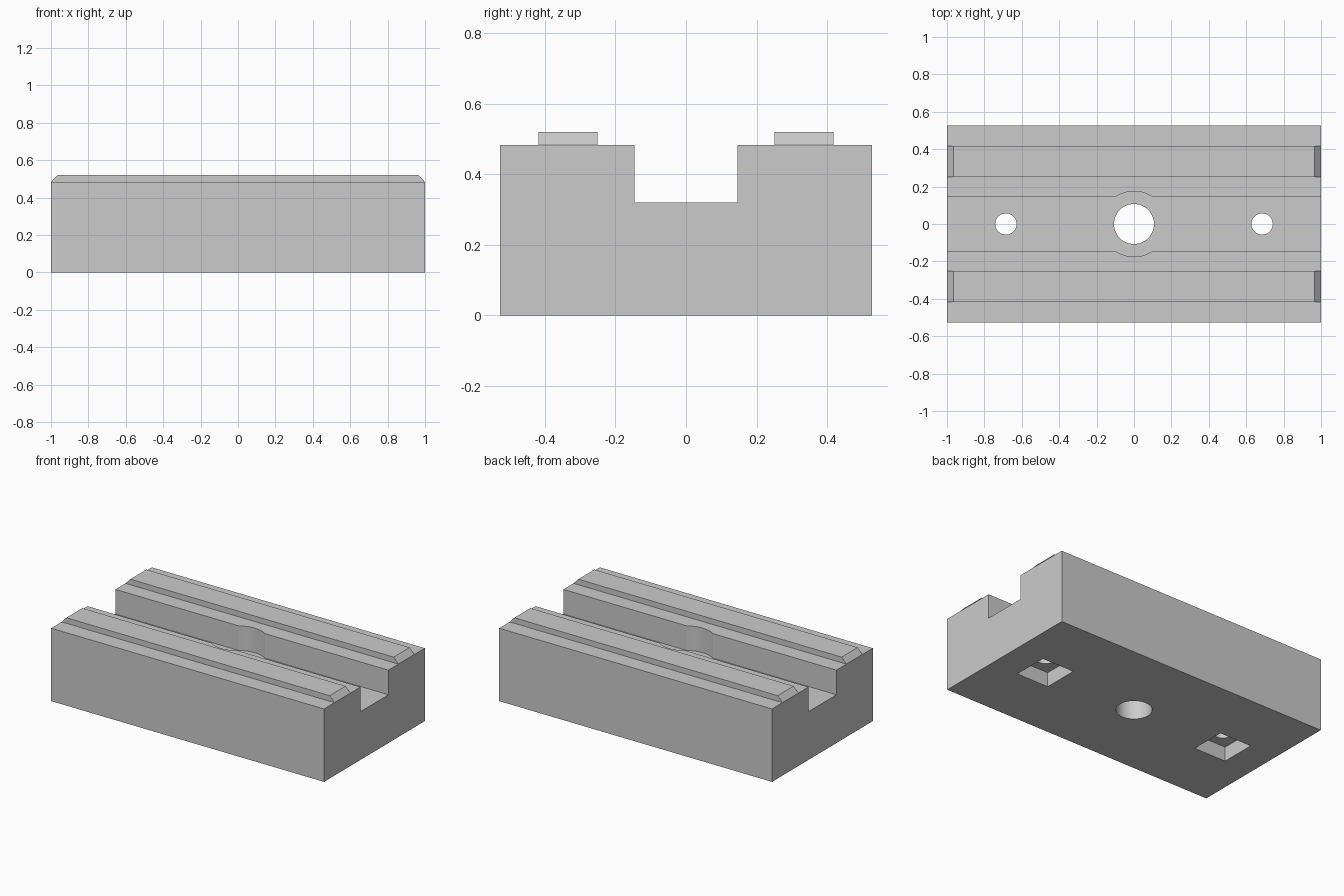
import bpy
import bmesh
import math
from mathutils import Matrix

cube = bpy.data.objects.get("Cube")
if cube:
    bpy.data.objects.remove(cube, do_unlink=True)

HALF_LENGTH = 1.0
HALF_WIDTH = 0.527
BODY_TOP = 0.483
RAIL_TOP = 0.52
SLOT_HALF = 0.146
SLOT_FLOOR = 0.32
HOLE_X = 0.685

# One plain grey for every part
grey = bpy.data.materials.new("plain grey")
grey.use_nodes = True
grey.diffuse_color = (0.6, 0.6, 0.6, 1)
grey.node_tree.nodes["Principled BSDF"].inputs["Base Color"].default_value = (0.6, 0.6, 0.6, 1)


def add_object(name, bm):
    bmesh.ops.recalc_face_normals(bm, faces=bm.faces)
    mesh = bpy.data.meshes.new(name)
    bm.to_mesh(mesh)
    bm.free()
    mesh.materials.append(grey)
    obj = bpy.data.objects.new(name, mesh)
    bpy.context.collection.objects.link(obj)
    return obj


def extrude(name, points, offset):
    """Fill a closed outline and extrude it along the offset."""
    bm = bmesh.new()
    face = bm.faces.new([bm.verts.new(p) for p in points])
    result = bmesh.ops.extrude_face_region(bm, geom=[face], use_keep_orig=True)
    verts = [v for v in result["geom"] if isinstance(v, bmesh.types.BMVert)]
    bmesh.ops.translate(bm, verts=verts, vec=offset)
    return add_object(name, bm)


def cylinder_cutter(name, x, radius, bottom, top):
    bm = bmesh.new()
    bmesh.ops.create_cone(bm, cap_ends=True, segments=64, radius1=radius, radius2=radius,
                          depth=top - bottom,
                          matrix=Matrix.Translation((x, 0, (top + bottom) / 2)))
    return add_object(name, bm)


def pocket_cutter(name, x, side, bottom, top):
    bm = bmesh.new()
    bmesh.ops.create_cube(bm, size=1, matrix=Matrix.Translation((x, 0, (top + bottom) / 2))
                          @ Matrix.Diagonal((side, side, top - bottom, 1)))
    return add_object(name, bm)


# Block with a channel along its length
half = [(SLOT_HALF, SLOT_FLOOR), (SLOT_HALF, BODY_TOP), (HALF_WIDTH, BODY_TOP), (HALF_WIDTH, 0)]
outline = half + [(-y, z) for y, z in reversed(half)]
body = extrude("slotted_block", [(-HALF_LENGTH, y, z) for y, z in outline],
               (2 * HALF_LENGTH, 0, 0))

# Centre bore, its wider relief in the channel walls, and two bolt holes with square nut pockets
cutters = [cylinder_cutter("centre_bore_cutter", 0, 0.107, -0.1, 0.7),
           cylinder_cutter("relief_cutter", 0, 0.175, SLOT_FLOOR, 0.7)]
for side, x in (("left", HOLE_X), ("right", -HOLE_X)):
    cutters.append(pocket_cutter(side + "_nut_pocket_cutter", x, 0.234, -0.1, 0.095))
    cutters.append(cylinder_cutter(side + "_bolt_hole_cutter", x, 0.057, -0.1, 0.7))

for cutter in cutters:
    cutter.hide_render = True
    mod = body.modifiers.new(cutter.name, 'BOOLEAN')
    mod.operation = 'DIFFERENCE'
    mod.solver = 'EXACT'
    mod.object = cutter

# Bake the cuts and discard the cutters
depsgraph = bpy.context.evaluated_depsgraph_get()
cut_mesh = bpy.data.meshes.new_from_object(body.evaluated_get(depsgraph))
body.modifiers.clear()
body.data = cut_mesh
for cutter in cutters:
    bpy.data.objects.remove(cutter, do_unlink=True)

bpy.ops.object.select_all(action='DESELECT')
bpy.context.view_layer.objects.active = body
body.select_set(True)
bpy.ops.object.shade_smooth_by_angle(angle=math.radians(30))

# Raised rails with bevelled ends
bevel = HALF_LENGTH - 0.035
rail_outline = [(-HALF_LENGTH, BODY_TOP), (HALF_LENGTH, BODY_TOP),
                (bevel, RAIL_TOP), (-bevel, RAIL_TOP)]
for name, y in (("front_rail", -0.418), ("back_rail", 0.251)):
    extrude(name, [(x, y, z) for x, z in rail_outline], (0, 0.167, 0))
